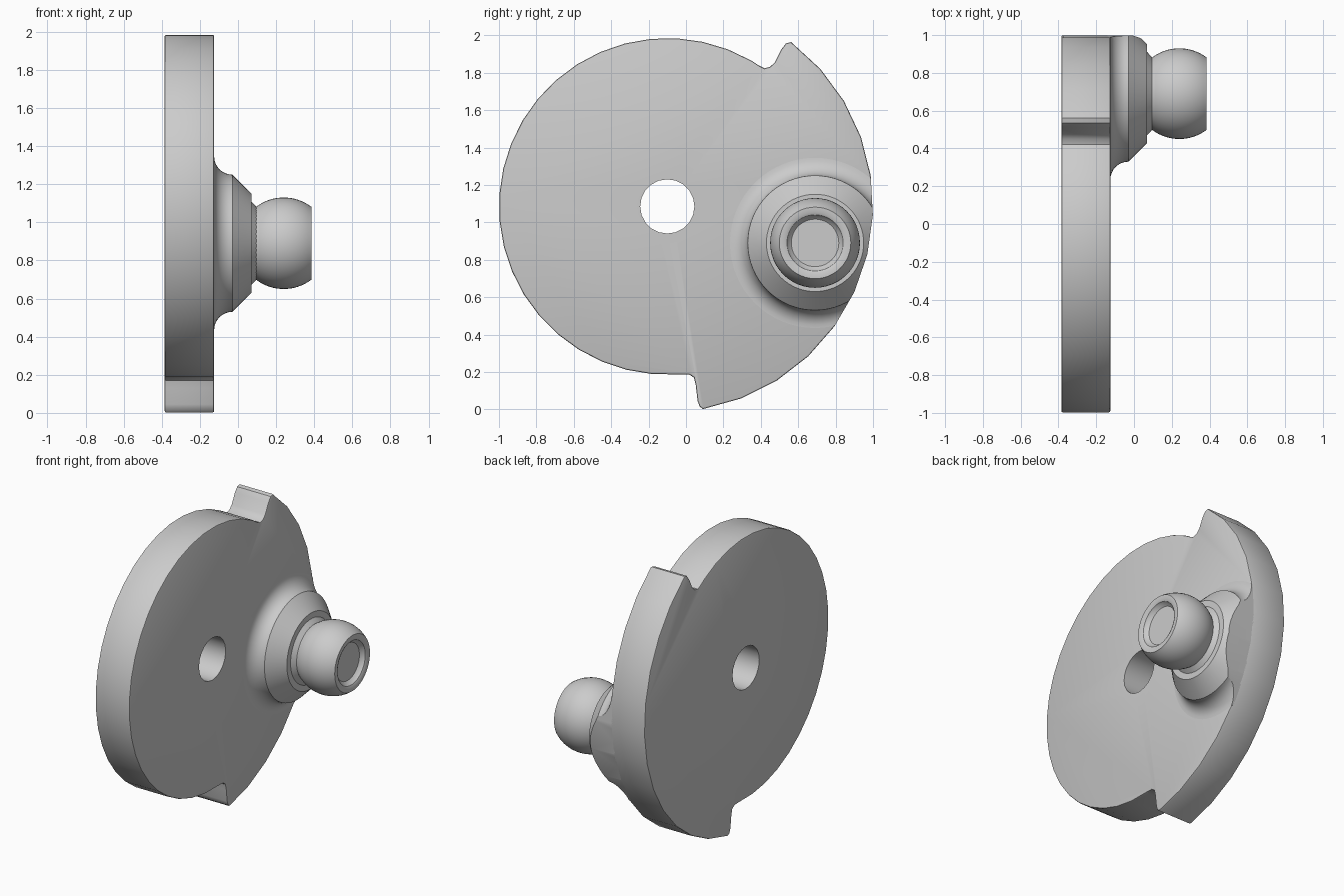
import bpy, bmesh, math
from mathutils import Matrix, Vector

cube = bpy.data.objects.get("Cube")
if cube:
    bpy.data.objects.remove(cube, do_unlink=True)

grey = bpy.data.materials.new("plain grey")
grey.use_nodes = True
grey.diffuse_color = (0.6, 0.6, 0.6, 1)
grey.node_tree.nodes["Principled BSDF"].inputs["Base Color"].default_value = (0.6, 0.6, 0.6, 1)

CY, CZ = -0.1, 1.085          # disc axis
BACK, FACE = -0.385, -0.125   # disc faces along x
PIN = Vector((0, 0.69, 0.89))  # pin axis


def arc(radius, start, end, steps):
    angles = [math.radians(start + (end - start) * i / steps) for i in range(steps + 1)]
    return [(CY + radius * math.cos(a), CZ + radius * math.sin(a)) for a in angles]


def finish(bm, name):
    bmesh.ops.recalc_face_normals(bm, faces=bm.faces)
    mesh = bpy.data.meshes.new(name)
    bm.to_mesh(mesh)
    bm.free()
    mesh.materials.append(grey)
    obj = bpy.data.objects.new(name, mesh)
    bpy.context.collection.objects.link(obj)
    return obj


def prism(name, outline, x0, x1, bevel=0):
    bm = bmesh.new()
    cap = bm.faces.new([bm.verts.new((x0, y, z)) for y, z in outline])
    out = bmesh.ops.extrude_face_region(bm, geom=[cap], use_keep_orig=True)
    moved = [v for v in out["geom"] if isinstance(v, bmesh.types.BMVert)]
    bmesh.ops.translate(bm, verts=moved, vec=(x1 - x0, 0, 0))
    if bevel:
        rims = [e for e in bm.edges if abs(e.verts[0].co.x - e.verts[1].co.x) < 1e-5]
        bmesh.ops.bevel(bm, geom=rims, offset=bevel, segments=2, profile=0.5, affect="EDGES")
    return finish(bm, name)


def lathe(name, profile, steps):
    # Profile pairs are (x, radius), turned about the pin axis
    bm = bmesh.new()
    verts = [bm.verts.new((x, 0, r)) for x, r in profile]
    edges = [bm.edges.new(pair) for pair in zip(verts, verts[1:])]
    bmesh.ops.spin(bm, geom=verts + edges, cent=(0, 0, 0), axis=(1, 0, 0),
                   angle=math.tau, steps=steps)
    bmesh.ops.remove_doubles(bm, verts=bm.verts, dist=1e-4)
    bmesh.ops.translate(bm, verts=bm.verts, vec=PIN)
    return finish(bm, name)


def cut(obj, cutter, operation):
    mod = obj.modifiers.new("cut", "BOOLEAN")
    mod.operation, mod.solver, mod.object = operation, "EXACT", cutter
    bpy.ops.object.select_all(action="DESELECT")
    bpy.context.view_layer.objects.active = obj
    obj.select_set(True)
    bpy.ops.object.modifier_apply(modifier=mod.name)
    bpy.data.objects.remove(cutter, do_unlink=True)


def smooth(obj, degrees):
    bpy.ops.object.select_all(action="DESELECT")
    bpy.context.view_layer.objects.active = obj
    obj.select_set(True)
    bpy.ops.object.shade_smooth_by_angle(angle=math.radians(degrees))


# Stepped disc: small-radius arc and large-radius lobe joined by rounded steps
lobe = arc(1.1, -80, 53, 12)
lower_step = [(0.02, 0.185), (0.042, 0.17), (0.052, 0.13), (0.062, 0.045), (0.073, 0.015)]
upper_step = [(0.535, 1.957), (0.51, 1.925), (0.475, 1.855), (0.45, 1.832), (0.42, 1.823), (0.39, 1.838)]
disc = prism("cam_disc", arc(0.9, 60, 274, 24) + lower_step + lobe + upper_step,
             BACK, FACE, 0.009)

# Axle hole
cut(disc, prism("hole_cutter", arc(0.145, 0, 342, 19), -1, 1), "DIFFERENCE")
smooth(disc, 35)

# Boss: concave fillet, chamfer and shoulder, trimmed flush to the lobe
fillet = [(-0.03 - 0.095 * math.cos(t), 0.455 - 0.095 * math.sin(t))
          for t in (math.pi / 2 * i / 8 for i in range(9))]
boss = lathe("pin_boss", [(-0.14, 0), (-0.14, 0.455)] + fillet
             + [(0.07, 0.26), (0.07, 0.22), (0.1, 0.187), (0.1, 0)], 64)
cut(boss, prism("lobe_cutter", lobe + [(CY, CZ)], -1, 1), "INTERSECT")
smooth(boss, 25)

# Ball-shaped pin with a shallow recess in its end
ball = []
for i in range(17):
    x = -0.145 + 0.29 * i / 16
    ball.append((0.24 + x, math.sqrt(0.24 ** 2 - x * x)))
pin = lathe("ball_pin", [(0.09, 0), (0.09, 0.19)] + ball
            + [(0.385, 0.165), (0.378, 0.15), (0.365, 0.143), (0.35, 0.127), (0.35, 0)], 48)
smooth(pin, 35)
